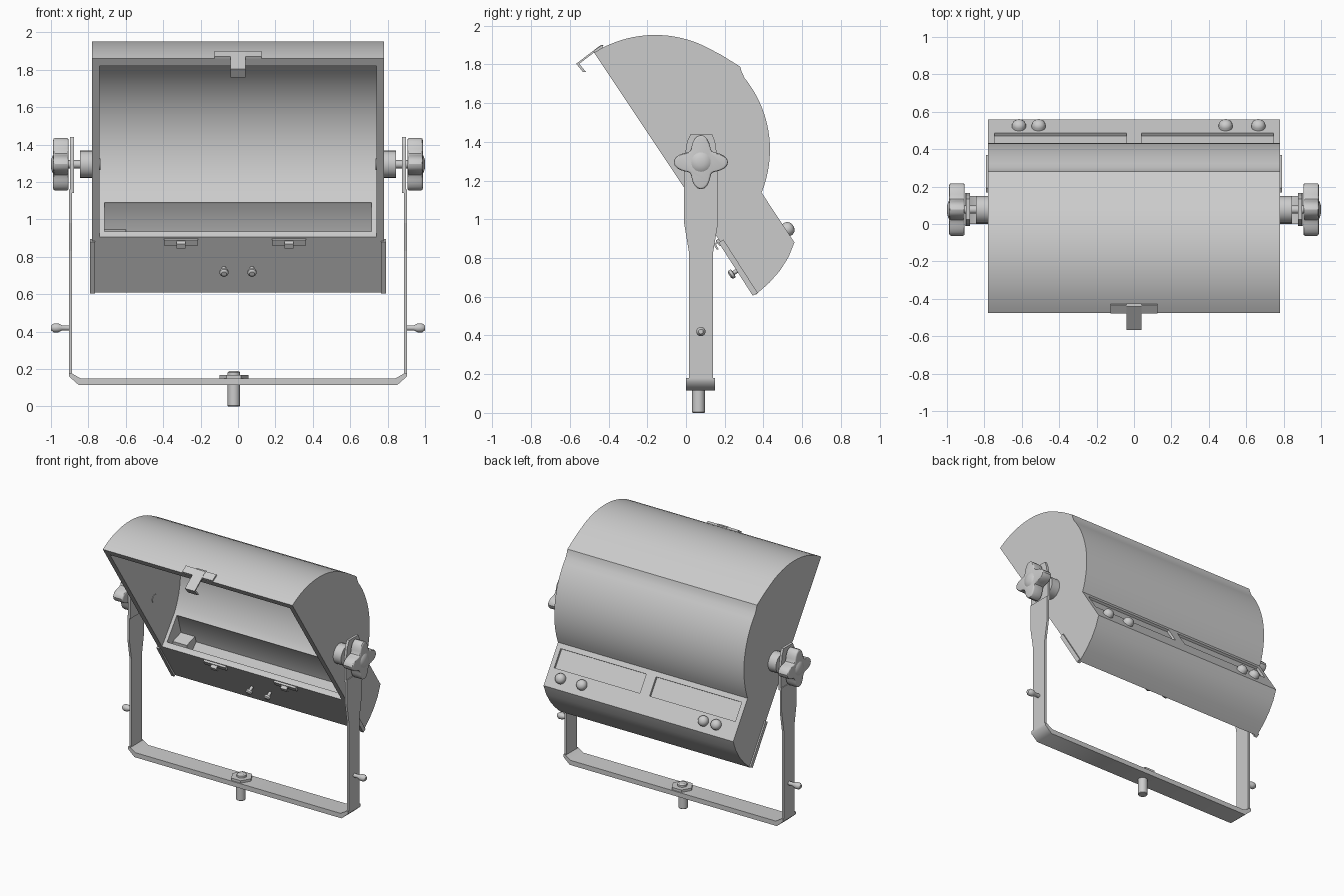
import bpy, bmesh
from math import cos, sin, radians, pi
from mathutils import Vector

cube = bpy.data.objects.get("Cube")
if cube:
    bpy.data.objects.remove(cube, do_unlink=True)

grey = bpy.data.materials.new("light_grey_metal")
grey.use_nodes = True
grey.diffuse_color = (0.6, 0.6, 0.6, 1)
grey.node_tree.nodes["Principled BSDF"].inputs["Base Color"].default_value = (0.6, 0.6, 0.6, 1)


def activate(obj):
    bpy.ops.object.select_all(action='DESELECT')
    obj.select_set(True)
    bpy.context.view_layer.objects.active = obj


def shade(obj, angle=30):
    activate(obj)
    bpy.ops.object.shade_smooth_by_angle(angle=radians(angle))


def finish(name, bm):
    bmesh.ops.recalc_face_normals(bm, faces=bm.faces)
    mesh = bpy.data.meshes.new(name)
    bm.to_mesh(mesh)
    bm.free()
    mesh.materials.append(grey)
    obj = bpy.data.objects.new(name, mesh)
    bpy.context.collection.objects.link(obj)
    return obj


def prism(name, pts, lo, hi, axis='X'):
    """Extrude a flat outline along X (outline in y, z) or Y (outline in x, z)."""
    bm = bmesh.new()
    place = (lambda p, t: (t, p[0], p[1])) if axis == 'X' else (lambda p, t: (p[0], t, p[1]))
    a = [bm.verts.new(place(p, lo)) for p in pts]
    b = [bm.verts.new(place(p, hi)) for p in pts]
    bm.faces.new(a)
    bm.faces.new(b[::-1])
    for i in range(len(pts)):
        j = (i + 1) % len(pts)
        bm.faces.new((a[i], b[i], b[j], a[j]))
    return finish(name, bm)


def lathe(name, origin, direction, profile, sides=24, angle=30):
    """Turn (height, radius) steps around a direction."""
    bm = bmesh.new()
    origin = Vector(origin)
    q = Vector(direction).to_track_quat('Z', 'Y')
    rings = []
    for h, r in profile:
        turn = [2 * pi * k / sides for k in range(sides)]
        rings.append([bm.verts.new(origin + q @ Vector((r * cos(a), r * sin(a), h))) for a in turn])
    bm.faces.new(rings[0][::-1])
    bm.faces.new(rings[-1])
    for a, b in zip(rings, rings[1:]):
        for k in range(sides):
            n = (k + 1) % sides
            bm.faces.new((a[k], a[n], b[n], b[k]))
    shade(finish(name, bm), angle)


def ribbon(name, path, offset, lo, hi):
    """Thin bent strip: a path in y, z given thickness by an offset."""
    back = [(y + offset[0], z + offset[1]) for y, z in path[::-1]]
    return prism(name, path + back, lo, hi)


def cut(target, cutter):
    mod = target.modifiers.new("cut", 'BOOLEAN')
    mod.operation = 'DIFFERENCE'
    mod.solver = 'EXACT'
    mod.object = cutter
    activate(target)
    bpy.ops.object.modifier_apply(modifier=mod.name)
    bpy.data.objects.remove(cutter, do_unlink=True)


CY, CZ = -0.155, 1.36


def arc(a0, a1, r0, r1, n):
    out = []
    for i in range(n + 1):
        t = i / n
        a, r = radians(a0 + (a1 - a0) * t), r0 + (r1 - r0) * t
        out.append((CY + r * cos(a), CZ + r * sin(a)))
    return out


# Housing: drum with a lapped upper sheet and a lower ballast box
outline = arc(122.6, 66, 0.594, 0.59, 16) + [(0.18, 1.85), (0.28, 1.788), (0.286, 1.765)]
outline += arc(39, -22.2, 0.588, 0.589, 17)
outline += [(0.56, 0.88), (0.53, 0.805), (0.485, 0.734), (0.43, 0.672), (0.36, 0.61)]
housing = prism("housing", outline, -0.78, 0.78)

# Reflector cavity, open to the front
cavity = arc(122.4, -29.2, 0.545, 0.533, 32)
cavity += [(0.185, 0.932), (0.163, 0.905), (0.063, 0.838), (-0.547, 1.753)]
cut(housing, prism("cavity_cutter", cavity, -0.74, 0.74))

# Lamp trough below the reflector, with a narrow rim
trough = [(0.31, 1.085), (0.365, 0.9), (0.29, 0.79), (0.19, 0.932), (0.17, 0.96), (0.28, 1.11)]
cut(housing, prism("trough_cutter", trough, -0.715, 0.715))

# Shallow rear panels
slot = [(0.424, 1.116), (0.499, 1.002), (0.471, 0.984), (0.396, 1.098)]
for lo, hi in ((-0.745, -0.04), (0.04, 0.745)):
    cut(housing, prism("panel_cutter", slot, lo, hi))
shade(housing, 40)

# Rear cable glands
for x in (-0.615, -0.51, 0.49, 0.665):
    lathe("rear_gland", (x, 0.518, 0.944), (0, 0.834, 0.552),
          [(-0.01, 0.037), (0.015, 0.037), (0.028, 0.032), (0.038, 0.02), (0.042, 0.006)], 24, 50)

# Front screws on the ballast cover
for x in (-0.075, 0.075):
    lathe("front_screw", (x, 0.275, 0.742), (0, -0.83, -0.555),
          [(-0.01, 0.011), (0.035, 0.011), (0.038, 0.024), (0.052, 0.024), (0.06, 0.014)], 16)

# Glass clips
ribbon("top_clip_base", [(-0.478, 1.87), (-0.434, 1.9)], (0.007, -0.014), -0.125, 0.125)
ribbon("top_clip_tab", [(-0.44, 1.9), (-0.567, 1.803), (-0.532, 1.76)], (0.016, 0), -0.04, 0.04)
for x in (-0.305, 0.273):
    ribbon("lower_clip_base", [(0.168, 0.9), (0.188, 0.87)], (-0.014, -0.009), x - 0.09, x + 0.09)
    ribbon("lower_clip_tab", [(0.168, 0.898), (0.143, 0.868), (0.157, 0.845)], (0.012, 0), x - 0.025, x + 0.025)

# Lamp socket in the trough
prism("lamp_socket", [(0.27, 0.81), (0.37, 0.9), (0.35, 0.945), (0.255, 0.915)], -0.715, -0.6)

# Yoke base with chamfered corners
outer_side = [(0.903, 0.18), (0.903, 0.16), (0.852, 0.115)]
inner_side = [(0.887, 0.18), (0.887, 0.176), (0.842, 0.15)]
base = outer_side + [(-x, z) for x, z in outer_side[::-1]]
base += [(-x, z) for x, z in inner_side] + inner_side[::-1]
shade(prism("yoke_base", base, 0.0, 0.15, 'Y'), 50)

# Mounting spigot and its fixing
lathe("spigot", (-0.022, 0.065, 0), (0, 0, 1), [(0, 0.03), (0.004, 0.033), (0.12, 0.033)])
lathe("spigot_plate", (-0.022, 0.075, 0.148), (0, 0, 1), [(0, 0.077), (0.02, 0.077)], 6)
lathe("spigot_bolt", (-0.022, 0.075, 0.165), (0, 0, 1), [(0, 0.034), (0.017, 0.034), (0.024, 0.024)], 16)

lower_arm = [(0.015, 0.17), (0.14, 0.17), (0.14, 0.83), (0.165, 0.98), (0.165, 1.16),
             (-0.01, 1.16), (-0.01, 0.98), (0.015, 0.83)]
upper_arm = [(-0.01, 1.14), (0.165, 1.14), (0.165, 1.3), (0.15, 1.4), (0.135, 1.44),
             (0.025, 1.44), (0.005, 1.4), (-0.01, 1.3)]
PY, PZ = 0.077, 1.295
star = []
for k in range(48):
    a = 2 * pi * k / 48
    r = 0.08 + 0.06 * cos(2 * a) ** 2
    star.append((PY + r * cos(a), PZ + r * sin(a)))

for s, side in ((1, "left"), (-1, "right")):
    # Yoke arm
    prism(side + "_lower_arm", lower_arm, s * 0.887, s * 0.903)
    prism(side + "_upper_arm", upper_arm, s * 0.878, s * 0.897)
    # Pivot boss, axle and inner bolt head
    lathe(side + "_pivot_boss", (s * 0.77, PY, PZ), (s, 0, 0), [(0, 0.073), (0.075, 0.073)])
    lathe(side + "_axle", (s * 0.83, PY, PZ), (s, 0, 0), [(0, 0.022), (0.12, 0.022)], 16)
    lathe(side + "_inner_bolt", (s * 0.75, PY, PZ), (-s, 0, 0), [(0, 0.03), (0.014, 0.03)], 16)
    # Star knob with domed hub
    knob = prism(side + "_knob", star, s * 0.905, s * 0.988)
    bevel = knob.modifiers.new("soft_edges", 'BEVEL')
    bevel.width = 0.01
    bevel.segments = 3
    bevel.limit_method = 'ANGLE'
    bevel.angle_limit = radians(50)
    activate(knob)
    bpy.ops.object.modifier_apply(modifier=bevel.name)
    shade(knob)
    lathe(side + "_knob_hub", (s * 0.98, PY, PZ), (s, 0, 0), [(0, 0.06), (0.012, 0.045), (0.02, 0.02)])
    # Arm thumb screw
    lathe(side + "_arm_screw", (s * 0.895, PY, 0.42), (s, 0, 0),
          [(0, 0.014), (0.045, 0.014), (0.065, 0.024), (0.09, 0.024), (0.105, 0.012)], 16, 50)
    # Raised edge of the ballast cover
    ribbon(side + "_cover_edge", [(0.168, 0.88), (0.345, 0.605)], (0.025, 0.015),
           s * 0.765, s * 0.79)
